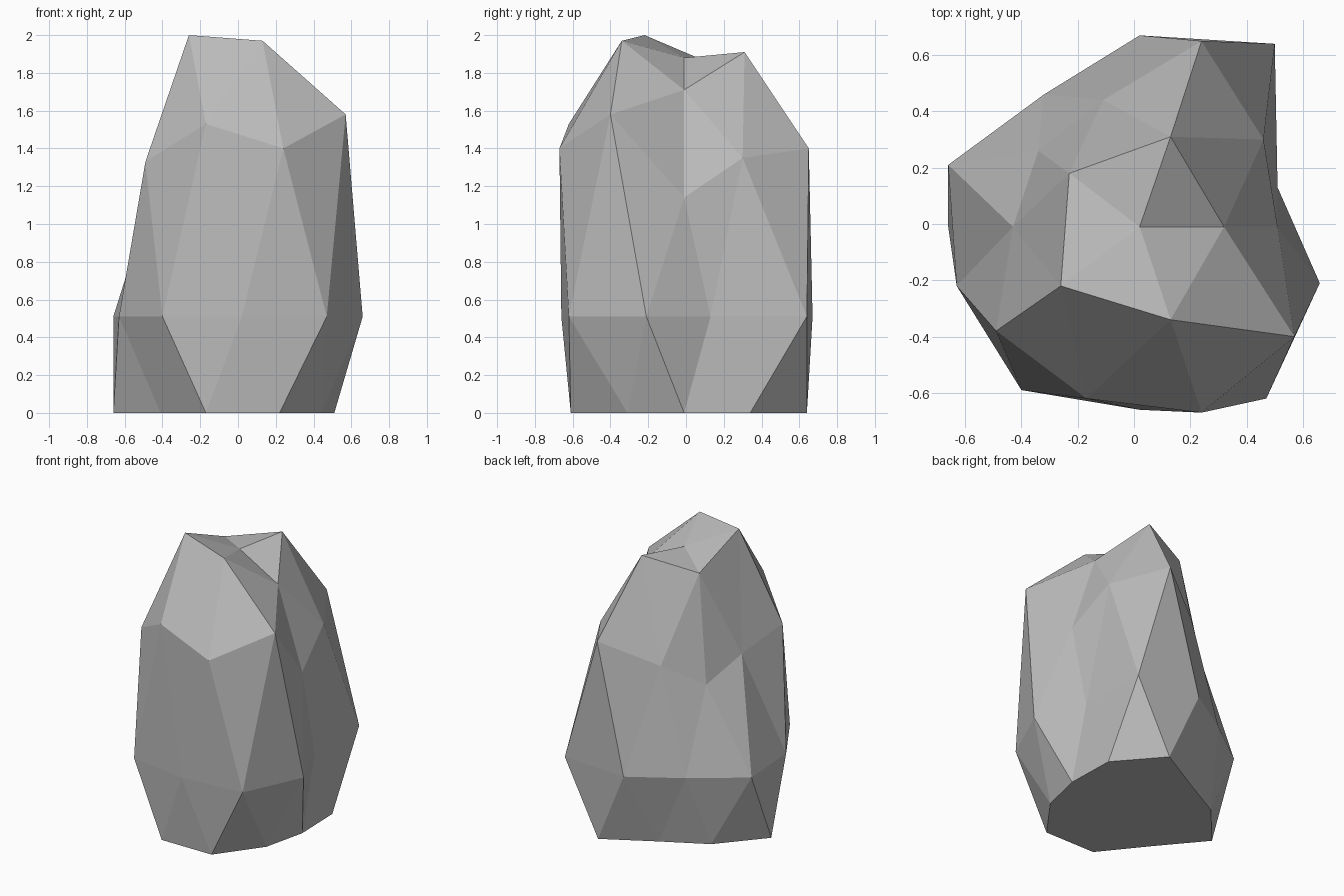
import bpy
import bmesh

if "Cube" in bpy.data.objects:
    bpy.data.objects.remove(bpy.data.objects["Cube"], do_unlink=True)


def make_material(name, colour):
    material = bpy.data.materials.new(name)
    material.use_nodes = True
    material.diffuse_color = colour
    material.node_tree.nodes["Principled BSDF"].inputs["Base Color"].default_value = colour
    return material


def add_ring(bm, points, height=None):
    """Add one ring of corners; a flat ring shares a single height."""
    return [bm.verts.new(p if height is None else (*p, height)) for p in points]


def zigzag(bm, upper, lower, shift):
    """Join two equal rings with alternating triangles, as on an icosphere."""
    count = len(upper)
    for i in range(count):
        a, b = upper[i], upper[(i + 1) % count]
        c, d = lower[(i + shift) % count], lower[(i + shift + 1) % count]
        if shift:
            bm.faces.new((a, c, b))
            bm.faces.new((c, b, d)[::-1])
        else:
            bm.faces.new((a, c, b))
            bm.faces.new((b, c, d))


bm = bmesh.new()

# Broken summit: a sunken middle point inside five corners
summit = bm.verts.new((.02, -.01, 1.88))
crown = add_ring(bm, [(.32, -.01, 1.71), (.13, .31, 1.91), (-.23, .18, 1.83),
                      (-.26, -.22, 2), (.13, -.34, 1.97)])

# Uneven shoulder
shoulder = add_ring(bm, [(.51, -.01, 1.14), (.46, .3, 1.35), (.24, .65, 1.4),
                         (-.11, .44, 1.24), (-.34, .26, 1.1), (-.43, -.01, 1.24),
                         (-.49, -.38, 1.33), (-.17, -.62, 1.53), (.24, -.67, 1.4),
                         (.57, -.4, 1.58)])

# Widest ring, level all round
waist = add_ring(bm, [(.51, .13), (.5, .64), (.02, .67), (-.32, .46), (-.66, .21),
                      (-.63, -.22), (-.4, -.59), (.02, -.66), (.47, -.62),
                      (.66, -.21)], .51)

# Flat foot resting on the ground
foot = add_ring(bm, [(.51, -.01), (.5, .34), (.24, .64), (-.1, .45), (-.4, .29),
                     (-.66, -.01), (-.41, -.31), (-.17, -.61), (.22, -.61),
                     (.44, -.31)], 0)

# Summit and crown facets
for i, corner in enumerate(crown):
    following = crown[(i + 1) % len(crown)]
    before, below, after = (shoulder[(i * 2 + k) % len(shoulder)] for k in (-1, 0, 1))
    bm.faces.new((summit, corner, following))
    bm.faces.new((corner, before, below))
    bm.faces.new((corner, below, after))
    bm.faces.new((corner, after, following))

# Side facets and underside
zigzag(bm, shoulder, waist, 0)
zigzag(bm, waist, foot, 1)
bm.faces.new(foot[::-1])
bmesh.ops.recalc_face_normals(bm, faces=bm.faces)

mesh = bpy.data.meshes.new("rock")
bm.to_mesh(mesh)
bm.free()
mesh.materials.append(make_material("stone grey", (.5, .5, .5, 1)))
rock = bpy.data.objects.new("rock", mesh)
bpy.context.collection.objects.link(rock)
